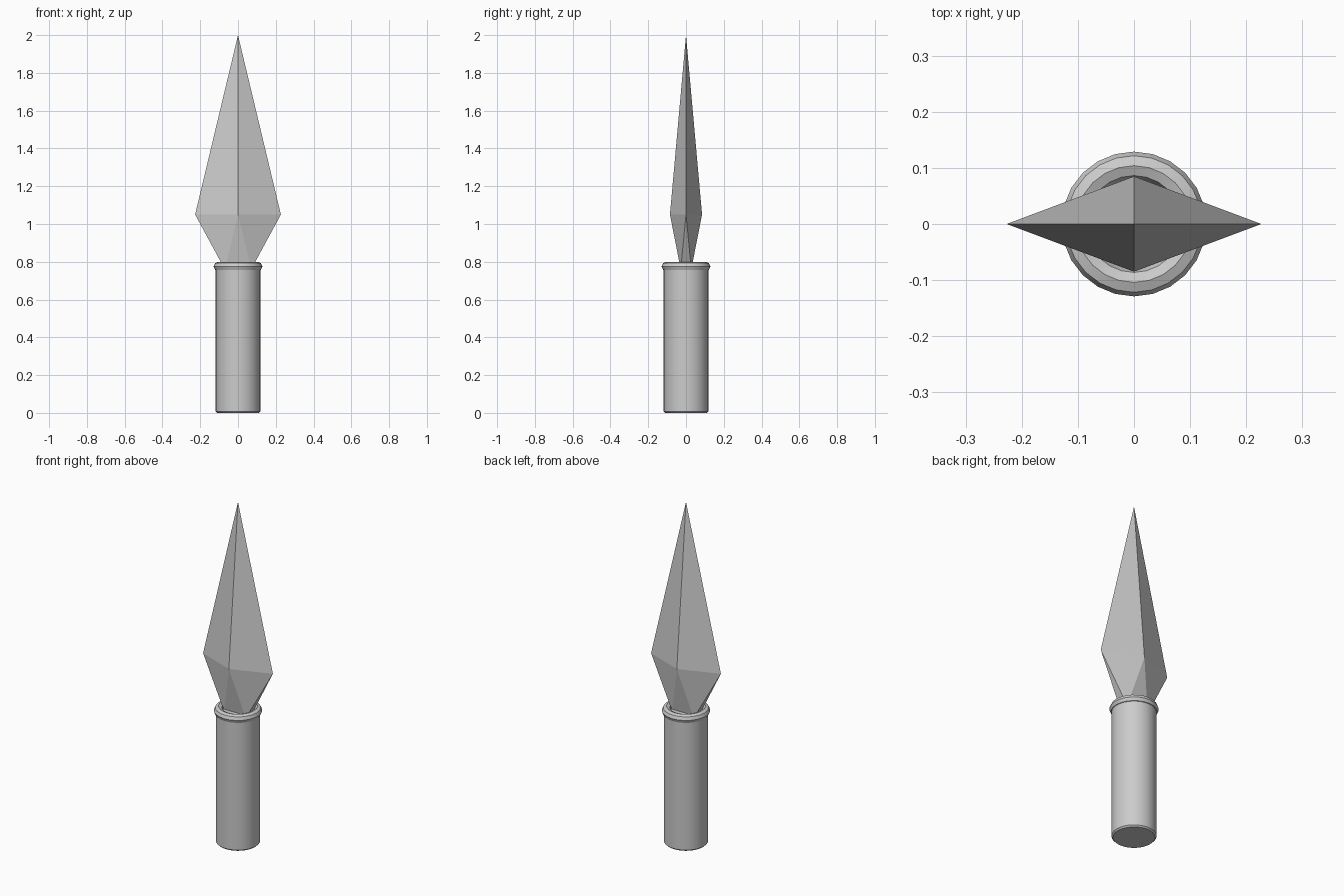
import bpy, bmesh
from math import radians

if "Cube" in bpy.data.objects:
    bpy.data.objects.remove(bpy.data.objects["Cube"])


def smooth(obj):
    bpy.ops.object.select_all(action='DESELECT')
    obj.select_set(True)
    bpy.context.view_layer.objects.active = obj
    bpy.ops.object.shade_smooth_by_angle(angle=radians(30))


# Handle: round grip with small bevels on the end rims
HANDLE_R, HANDLE_TOP, BEVEL = 0.118, 0.775, 0.008
bpy.ops.mesh.primitive_cylinder_add(vertices=32, radius=HANDLE_R, depth=HANDLE_TOP,
                                    location=(0, 0, HANDLE_TOP / 2))
handle = bpy.context.object
handle.name = "handle"
bm = bmesh.new()
bm.from_mesh(handle.data)
rims = [e for e in bm.edges if abs(e.verts[0].co.z - e.verts[1].co.z) < 1e-4]
bmesh.ops.bevel(bm, geom=rims, offset=BEVEL, segments=1, affect='EDGES')
bm.to_mesh(handle.data)
bm.free()
smooth(handle)

# Collar: low-poly ring at the top of the handle
bpy.ops.mesh.primitive_torus_add(major_segments=24, minor_segments=8,
                                 major_radius=0.104, minor_radius=0.025,
                                 location=(0, 0, 0.775))
collar = bpy.context.object
collar.name = "collar"
smooth(collar)

# Blade: diamond section, pointed tip, tapering to a rectangular tang
TIP_Z, WIDE_Z, BASE_Z = 2.0, 1.05, 0.76
bm = bmesh.new()
tip = bm.verts.new((0, 0, TIP_Z))
diamond = [bm.verts.new((x, y, WIDE_Z))
           for x, y in ((0.227, 0), (0, 0.085), (-0.227, 0), (0, -0.085))]
base = [bm.verts.new((x * 0.07, y * 0.028, BASE_Z))
        for x, y in ((1, 1), (-1, 1), (-1, -1), (1, -1))]
for i in range(4):
    j = (i + 1) % 4
    bm.faces.new((diamond[i], diamond[j], tip))
    bm.faces.new((diamond[j], diamond[i], base[i]))
    bm.faces.new((diamond[j], base[i], base[j]))
bm.faces.new(base)
bmesh.ops.recalc_face_normals(bm, faces=bm.faces)
mesh = bpy.data.meshes.new("blade")
bm.to_mesh(mesh)
bm.free()
blade = bpy.data.objects.new("blade", mesh)
bpy.context.collection.objects.link(blade)
